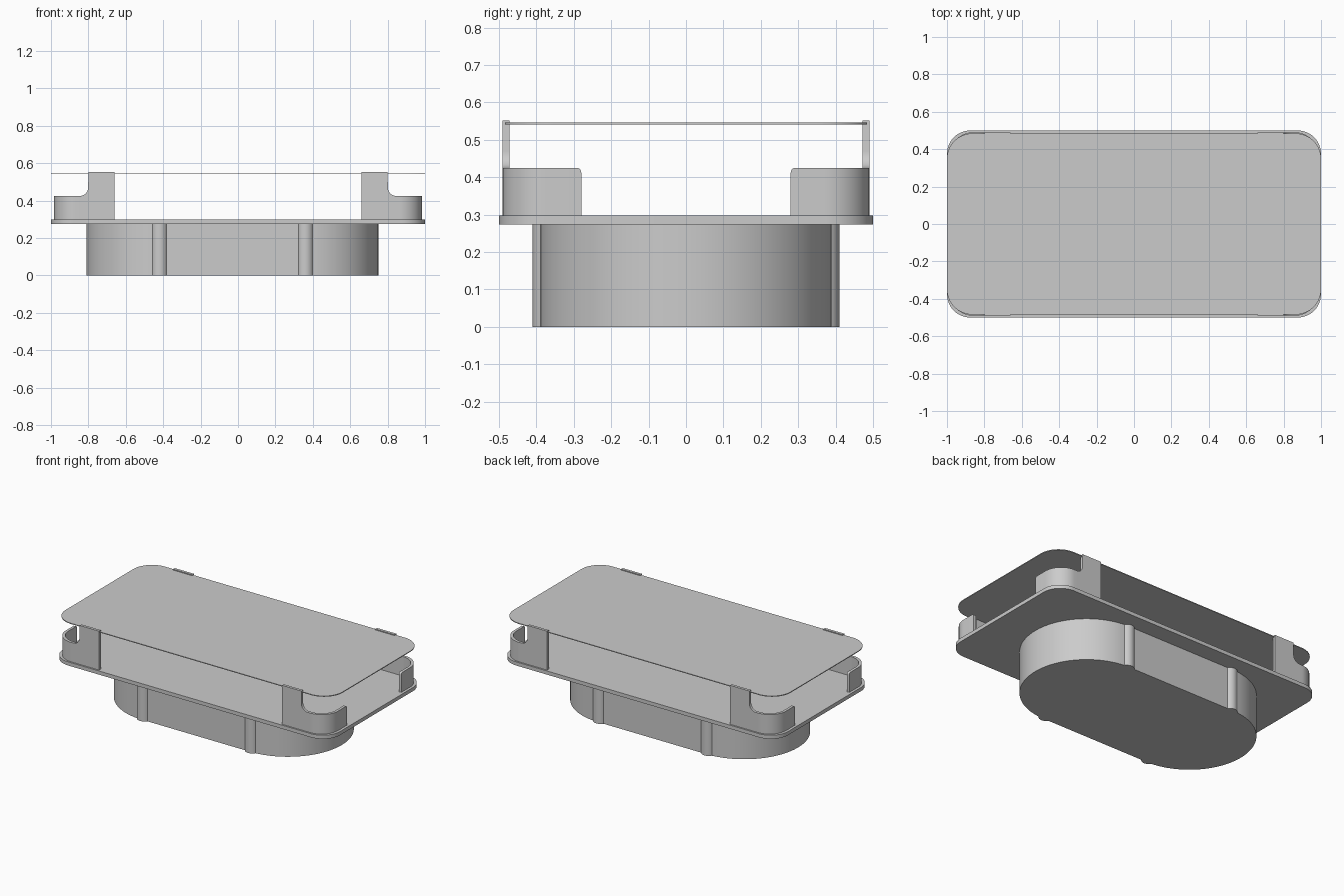
import bpy, bmesh
from math import sin, cos, radians, pi

if "Cube" in bpy.data.objects:
    bpy.data.objects.remove(bpy.data.objects["Cube"])


def finish(name, bm):
    bmesh.ops.recalc_face_normals(bm, faces=bm.faces)
    mesh = bpy.data.meshes.new(name)
    bm.to_mesh(mesh)
    bm.free()
    ob = bpy.data.objects.new(name, mesh)
    bpy.context.collection.objects.link(ob)
    bpy.ops.object.select_all(action='DESELECT')
    ob.select_set(True)
    bpy.context.view_layer.objects.active = ob
    bpy.ops.object.shade_smooth_by_angle(angle=radians(25))
    return ob


def prism(name, outline, z0, z1):
    bm = bmesh.new()
    rings = [[bm.verts.new((x, y, z)) for x, y in outline] for z in (z0, z1)]
    n = len(outline)
    for ring in rings:
        bm.faces.new(ring)
    for i in range(n):
        j = (i + 1) % n
        bm.faces.new((rings[0][i], rings[0][j], rings[1][j], rings[1][i]))
    return finish(name, bm)


def arc(cx, cy, r, a0, a1, n):
    angles = [radians(a0 + (a1 - a0) * i / n) for i in range(n + 1)]
    return [(cx + r * cos(a), cy + r * sin(a)) for a in angles]


def rounded_rect(hx, hy, r):
    pts = []
    for k, (sx, sy) in enumerate([(1, 1), (-1, 1), (-1, -1), (1, -1)]):
        pts += arc(sx * (hx - r), sy * (hy - r), r, 90 * k, 90 * k + 90, 16)
    return pts


# Stadium-shaped base with a rounded rib at each tangent point
quarter = arc(0.39, 0, 0.39, 0, 84.5, 28) + arc(0.39, 0.365, 0.045, 32, 147, 14)
half = quarter + [(-x, y) for x, y in reversed(quarter)]
outline = half + [(x, -y) for x, y in half[-2:0:-1]]
prism("base", [(x - 0.03, y) for x, y in outline], 0, 0.275)

# Tray plate and thin top sheet
prism("tray_plate", rounded_rect(1.0, 0.5, 0.125), 0.274, 0.298)
prism("top_sheet", rounded_rect(1.0, 0.484, 0.135), 0.541, 0.546)

# Corner bracket: wall following the rounded corner, taller at its long-side end
HX, HY, R, T = 0.983, 0.49, 0.12, 0.018
LOW, HIGH, F = 0.425, 0.552, 0.045
samples = [(x, HY, x, HY - T, z) for x, z in
           [(0.66, HIGH), (0.80, HIGH)] + arc(0.801 + F, LOW + F, F, 180, 270, 10)]
outer = arc(HX - R, HY - R, R, 90, 0, 18)
inner = arc(HX - R, HY - R, R - T, 90, 0, 18)
samples += [(*o, *i, LOW) for o, i in zip(outer, inner)]
samples += [(HX, y, HX - T, y, z) for y, z in arc(0.292, LOW - 0.012, 0.012, 90, 180, 5)]

bm = bmesh.new()
columns = [[bm.verts.new(p) for p in ((a, b, 0.297), (a, b, z), (c, d, z), (c, d, 0.297))]
           for a, b, c, d, z in samples]
for p, q in zip(columns, columns[1:]):
    for i in range(4):
        j = (i + 1) % 4
        bm.faces.new((p[i], p[j], q[j], q[i]))
bm.faces.new(columns[0])
bm.faces.new(columns[-1])
bracket = finish("corner_brackets", bm)
mirror = bracket.modifiers.new("four_corners", 'MIRROR')
mirror.use_axis = (True, True, False)
mirror.use_clip = False
